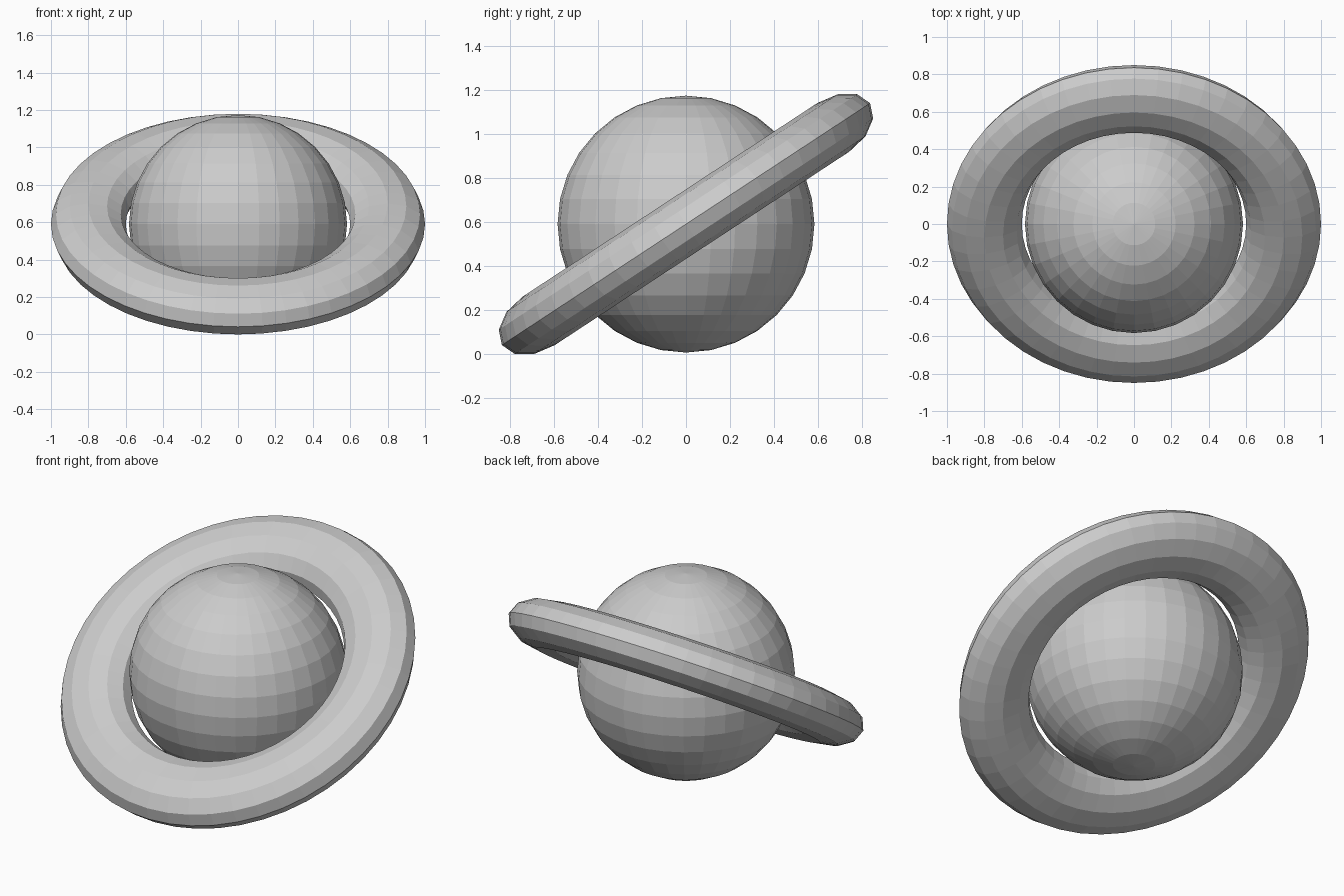
import bpy
import math

if "Cube" in bpy.data.objects:
    bpy.data.objects.remove(bpy.data.objects["Cube"])

CENTRE = (0, 0, 0.59)

# Planet globe, flat-shaded
bpy.ops.mesh.primitive_uv_sphere_add(segments=32, ring_count=16, radius=0.583, location=CENTRE)
bpy.context.object.name = "globe"

# Flattened ring, raised at the back
bpy.ops.mesh.primitive_torus_add(
    major_segments=48, minor_segments=12, major_radius=0.8, minor_radius=0.2,
    location=CENTRE, rotation=(math.radians(33.3), 0, 0))
ring = bpy.context.object
ring.name = "ring"
ring.scale = (1, 1, 0.66)
